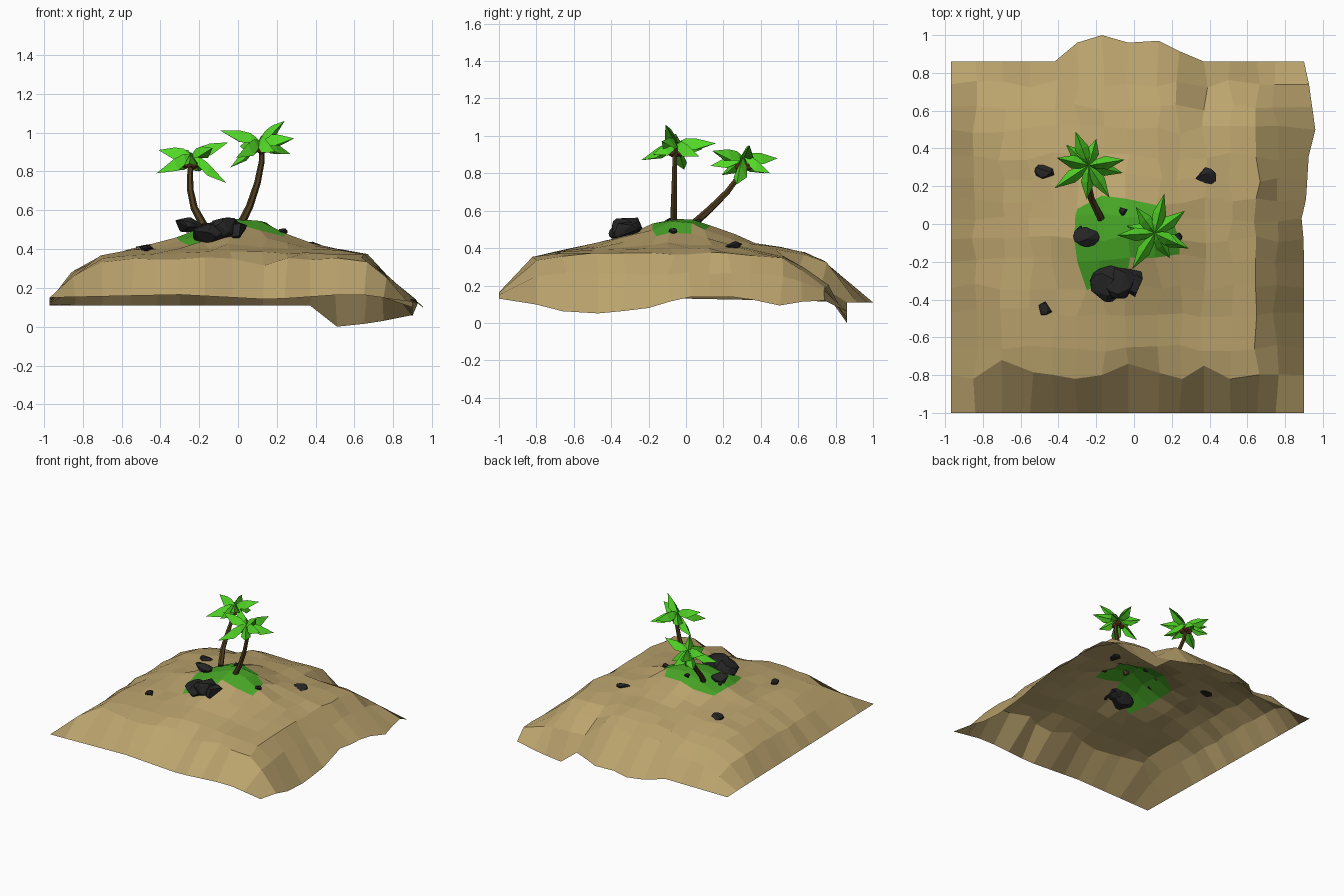
import bpy, bmesh, math, random
from mathutils import Vector, Matrix

if "Cube" in bpy.data.objects:
    bpy.data.objects.remove(bpy.data.objects["Cube"])

random.seed(4)

def mat(name, col):
    m = bpy.data.materials.new(name)
    m.diffuse_color = (*col, 1)
    m.use_nodes = True
    m.node_tree.nodes["Principled BSDF"].inputs["Base Color"].default_value = m.diffuse_color
    return m

SAND = mat("sand", (.5, .37, .155))
GRASS = mat("grass", (.065, .39, .02))
LEAF = mat("leaf", (.085, .68, .02))
BARK = mat("bark", (.075, .047, .014))
NUT = mat("nut", (.16, .04, .018))
ROCK = mat("rock", (.018, .018, .019))

def finish(bm, name, *mats, fix=True):
    if fix:
        bmesh.ops.recalc_face_normals(bm, faces=bm.faces)
    me = bpy.data.meshes.new(name)
    bm.to_mesh(me)
    bm.free()
    for m in mats:
        me.materials.append(m)
    ob = bpy.data.objects.new(name, me)
    bpy.context.collection.objects.link(ob)
    return ob

def lerp(table, t):
    for (a, p), (b, q) in zip(table, table[1:]):
        if t <= b:
            return p + (q - p) * max(0, (t - a) / (b - a))
    return table[-1][1]

# Island: open sheet, hill in the middle with sloping skirts
XS = [-.97, -.84, -.7, -.55, -.42, -.3, -.17, -.03, .13, .24, .37, .51, .65, .75, .9]
YS = [-1, -.8, -.66, -.47, -.34, -.2, -.08, .03, .13, .24, .36, .5, .62, .74, .86]
# skirt tables give the share of the hill height left near each side
SIDE_X = [(-.97, 0), (-.84, .62), (-.7, .95), (-.6, 1), (.58, 1), (.66, .97), (.76, .5), (.9, 0)]
FRONT = [(-1, 0), (-.79, .95), (-.7, 1)]
LEFT_Y = FRONT + [(.45, 1), (.62, .82), (.74, .5), (.86, 0)]
RIGHT_Y = FRONT + [(.4, 1), (.5, .9), (.62, .66), (.74, .3), (.86, 0)]
BULGE_Y = FRONT + [(.5, 1), (.62, .98), (.74, .82), (.99, 0)]
HILL = [(0, .57), (.13, .55), (.22, .5), (.33, .45), (.45, .415), (.7, .38), (1.1, .365)]
RIGHT_Z = [(-1, .15), (-.65, .06), (-.45, .05), (-.2, .08), (0, .14), (.3, .14), (.48, .09), (.72, .13), (.86, .06)]
RIGHT_X = [(-.1, .9), (.02, .885), (.17, .92), (.32, .915), (.5, .96), (.75, .925), (.86, .9)]
BACK_Z = [(-.97, .11), (.37, .11), (.51, 0), (.7, .02), (.9, .06)]
BACK_Y = [(-.42, .86), (-.3, .96), (-.22, 1), (-.17, 1), (-.03, .96), (.13, .97), (.35, .86)]
FRONT_Z = [(-.97, .15), (-.3, .165), (.17, .14), (.6, .17), (.9, .13)]

bm = bmesh.new()
grid = []
n = len(XS) - 1
for j, y in enumerate(YS):
    row = []
    for i, x in enumerate(XS):
        h = lerp(HILL, math.hypot(x * (1.12 if x > 0 else 1), y + .05))
        side = lerp(LEFT_Y if x < -.35 else BULGE_Y if x < .3 else RIGHT_Y, y)
        z = .13 + (h - .13) * lerp(SIDE_X, x) * side
        px, py = x, y
        if 0 < i < n and 0 < j < n:
            px += random.uniform(-.02, .02)
            py += random.uniform(-.025, .025)
            z += random.uniform(-.009, .007)
        if i == 0:
            z = .15 - .02 * (y + 1)
        if i == n:
            px, z = lerp(RIGHT_X, y), lerp(RIGHT_Z, y)
        if j == 0:
            z = lerp(FRONT_Z, x)
        if j == n:
            py, z = lerp(BACK_Y, x), lerp(BACK_Z, x)
        row.append(bm.verts.new((px, py, z)))
    grid.append(row)
# nudges: front gully and outline of the grass
grid[1][8].co.z = .315
for (j, i), (x, y) in {(4, 5): (-.25, -.35), (8, 5): (-.3, .08), (8, 6): (-.17, .15), (8, 8): (.12, .1),
                       (7, 9): (.2, .03), (5, 9): (.24, -.16), (5, 5): (-.3, -.2), (1, 2): (-.7, -.72),
                       (1, 6): (-.17, -.8), (1, 7): (-.03, -.74), (1, 10): (.37, -.75)}.items():
    grid[j][i].co.xy = x, y
for j in range(n):
    for i in range(n):
        f = bm.faces.new((grid[j][i], grid[j][i + 1], grid[j + 1][i + 1], grid[j + 1][i]))
        green = (5 <= i <= 8 and 5 <= j <= 7 and (i, j) != (8, 7)) or (i, j) in ((5, 4), (6, 4))
        f.material_index = int(green)
finish(bm, "island", SAND, GRASS, fix=False)

# Rocks: jagged convex stones from random points on an ellipsoid
def rock(name, c, r):
    bm = bmesh.new()
    for k in range(26 if r[0] > .06 else 16):
        d = Vector([random.gauss(0, 1) for _ in range(3)]).normalized()
        bm.verts.new([a + b * s * 1.1 for a, b, s in zip(c, r, d)])
    bmesh.ops.convex_hull(bm, input=bm.verts)
    finish(bm, name, ROCK)

STONES = [((-.13, -.315, .478), (.098, .09, .06)), ((-.07, -.31, .51), (.08, .085, .06)),
          ((.0, -.315, .495), (.055, .075, .045)), ((-.26, -.07, .525), (.07, .05, .036)),
          ((-.47, .28, .405), (.053, .042, .022)), ((.38, .245, .412), (.05, .055, .025)),
          ((-.47, -.45, .405), (.036, .036, .017)), ((-.06, .07, .54), (.024, .024, .018)),
          ((.23, -.07, .49), (.024, .024, .018)), ((-.285, -.025, .505), (.018, .018, .016))]
for k, (c, r) in enumerate(STONES):
    rock(f"rock_{k + 1}", c, r)

# Palms: bent trunk, coconuts, folded fronds
def trunk(name, pts):
    bm = bmesh.new()
    pts = [Vector(p) for p in pts]
    rings = []
    for k, p in enumerate(pts):
        d = (pts[min(k + 1, len(pts) - 1)] - pts[max(k - 1, 0)]).normalized()
        u = d.cross(Vector((0, 1, 0))).normalized()
        w = d.cross(u)
        r = .021 - .008 * k / (len(pts) - 1)
        rings.append([bm.verts.new(p + r * (u * math.cos(a) + w * math.sin(a)))
                      for a in (math.tau * s / 6 for s in range(6))])
    for a, b in zip(rings, rings[1:]):
        for s in range(6):
            bm.faces.new((a[s], a[s - 1], b[s - 1], b[s]))
    bm.faces.new(rings[0])
    bm.faces.new(rings[-1])
    finish(bm, name, BARK)

def fronds(name, c, tips):
    bm = bmesh.new()
    c = Vector(c)
    for tip in tips:
        tip = Vector(tip)
        d = tip - c
        side = Vector((-d.y, d.x, 0)).normalized()
        base, end = bm.verts.new(c), bm.verts.new(tip)
        rings = []
        for t, w, lift, drop in ((.22, .026, .026, .05), (.5, .036, .026, .06)):
            p = c + d * t + Vector((0, 0, lift))
            rings.append([bm.verts.new(q) for q in (
                p, p + side * w - Vector((0, 0, drop)), p - Vector((0, 0, .03)),
                p - side * w - Vector((0, 0, drop)))])
        for s in range(4):
            a, b = rings
            bm.faces.new((base, a[s - 1], a[s]))
            bm.faces.new((a[s], a[s - 1], b[s - 1], b[s]))
            bm.faces.new((b[s], b[s - 1], end))
    finish(bm, name, LEAF)

def coconuts(name, c):
    bm = bmesh.new()
    for k in range(3):
        a = math.tau * k / 3 - 1.2
        p = Vector(c) + Vector((.028 * math.cos(a), .028 * math.sin(a), -.05))
        bmesh.ops.create_icosphere(bm, subdivisions=1, radius=.024, matrix=Matrix.Translation(p))
    finish(bm, name, NUT)

PALMS = {
    "right_palm": ([(.015, -.065, .53), (.06, -.065, .62), (.1, -.062, .74), (.122, -.06, .85), (.12, -.06, .95)],
                   (.11, -.05, .96),
                   [(-.09, -.06, 1.01), (-.01, -.24, .87), (.19, -.18, .9), (.29, -.13, .97), (.27, .07, .89),
                    (.24, -.11, 1.06), (.16, .16, .96), (.01, .09, .93), (-.04, -.01, .82)]),
    "left_palm": ([(-.175, .03, .52), (-.225, .13, .61), (-.245, .22, .7), (-.247, .28, .78), (-.24, .31, .87)],
                  (-.24, .31, .885),
                  [(-.31, .49, .88), (-.2, .45, .8), (-.05, .34, .95), (-.06, .27, .74), (-.13, .14, .92),
                   (-.25, .13, .84), (-.42, .19, .79), (-.41, .35, .91), (-.36, .42, .8)]),
}
for name, (path, crown, tips) in PALMS.items():
    trunk(name + "_trunk", path)
    fronds(name + "_fronds", crown, tips)
    coconuts(name + "_coconuts", crown)
